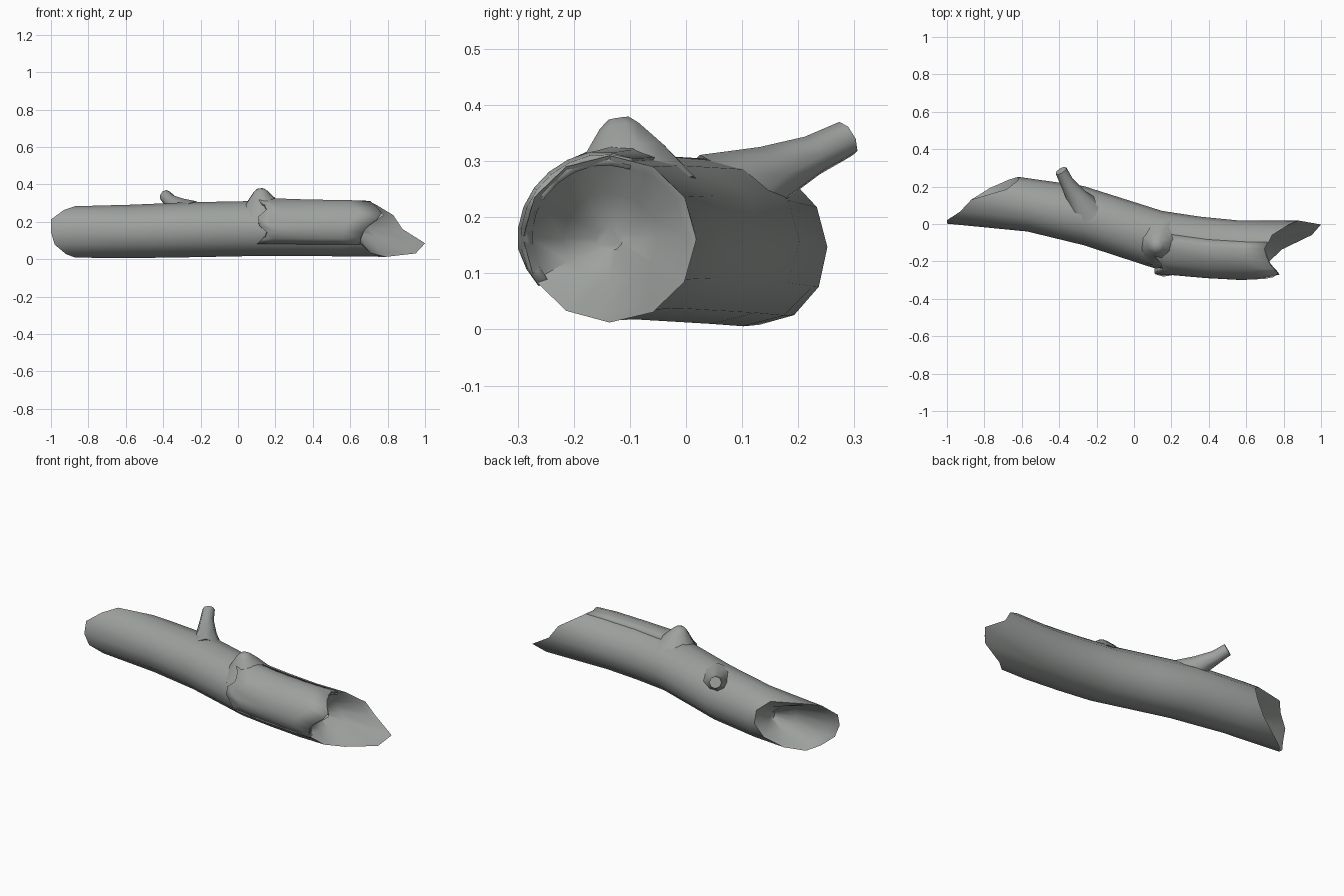
import bpy, bmesh, math
from mathutils import Vector

cube = bpy.data.objects.get("Cube")
if cube:
    bpy.data.objects.remove(cube)

wood = bpy.data.materials.new("weathered_grey_wood")
wood.use_nodes = True
GREY = (0.34, 0.36, 0.345, 1)
wood.diffuse_color = GREY
wood.node_tree.nodes["Principled BSDF"].inputs["Base Color"].default_value = GREY

SIDES = 12
# Trunk spine: x, centre y, centre z, radius y, radius z
SPINE = [(-1.0, .14, .145, .138, .135), (-.62, .112, .147, .14, .142),
         (-.27, .045, .157, .158, .147), (.15, -.09, .165, .16, .147),
         (.48, -.135, .163, .155, .147), (1.0, -.137, .16, .155, .15)]
# Broken rims: x for each side, starting at the back and going over the top
RIGHT_RIM = [-.62, -.62, -.68, -.87, -.93, -1, -1, -.98, -.92, -.87, -.77, -.67]
LEFT_RIM = [.88, .83, .74, .70, .73, .78, .68, .65, .71, .79, .95, 1]


def trunk_point(x, angle, scale=1.0, lift=0.0):
    """Point on the bent trunk at a given x and angle around it."""
    for a, b in zip(SPINE, SPINE[1:]):
        if x <= b[0] or b is SPINE[-1]:
            t = (x - a[0]) / (b[0] - a[0])
            _, cy, cz, ry, rz = (p + (q - p) * t for p, q in zip(a, b))
            break
    return Vector((x, cy + (ry * scale + lift) * math.cos(angle),
                   cz + (rz * scale + lift) * math.sin(angle)))


def rim_x(rim, angle):
    """Rim position between two sides."""
    f = angle / (2 * math.pi) * SIDES
    i = int(f)
    return rim[i % SIDES] + (rim[(i + 1) % SIDES] - rim[i % SIDES]) * (f - i)


def finish(name, bm):
    bmesh.ops.recalc_face_normals(bm, faces=bm.faces)
    mesh = bpy.data.meshes.new(name)
    bm.to_mesh(mesh)
    bm.free()
    mesh.materials.append(wood)
    obj = bpy.data.objects.new(name, mesh)
    bpy.context.collection.objects.link(obj)
    bpy.ops.object.select_all(action='DESELECT')
    obj.select_set(True)
    bpy.context.view_layer.objects.active = obj
    bpy.ops.object.shade_smooth_by_angle(angle=math.radians(50))
    return obj


def skin(bm, rings, closed=True):
    """Bridge successive rows of points with quads."""
    rows = [[bm.verts.new(p) for p in ring] for ring in rings]
    n = len(rows[0])
    for a, b in zip(rows, rows[1:]):
        for i in range(n if closed else n - 1):
            j = (i + 1) % n
            bm.faces.new((a[i], a[j], b[j], b[i]))
    return rows


# Trunk with splintered, dished ends
angles = [2 * math.pi * i / SIDES for i in range(SIDES)]


def dish(rim, floor):
    return [[trunk_point(x + (floor - x) * t, a, s) for x, a in zip(rim, angles)]
            for t, s in ((0, 1), (.12, .9), (.7, .55), (1, .15))]


right_end = dish(RIGHT_RIM, -.64)[::-1]
left_end = dish(LEFT_RIM, .63)
body = [[trunk_point(x, a) for a in angles] for x in (-.57, -.27, -.05, .15, .35, .55)]
bm = bmesh.new()
rows = skin(bm, right_end + body + left_end)
bm.faces.new(rows[0])
bm.faces.new(rows[-1])
finish("trunk", bm)

# Loose bark sheet over the front, with a lifted edge
bm = bmesh.new()
sheet = []
for k, t in enumerate((0, .1, .45, .8, 1)):
    row = []
    for i in range(11):
        a = math.radians(75 + 14 * i)
        start = .13 + .03 * math.sin(i * 1.7)
        end = rim_x(LEFT_RIM, a) - .005
        edge = min(i, 10 - i, 2) / 2
        lift = (.032, .018, .012, .01, .004)[k] * edge
        row.append(trunk_point(start + (end - start) * t, a, 1, lift))
    sheet.append(row)
skin(bm, sheet, closed=False)
bark = finish("bark_sheet", bm)
solid = bark.modifiers.new("thickness", 'SOLIDIFY')
solid.thickness = .02
solid.offset = -1


def stub(name, stations, sides=8):
    """Tapered limb through (centre, radius) stations."""
    points = [Vector(p) for p, r in stations]
    turn = (points[-1] - points[0]).to_track_quat('Z', 'Y')
    rings = [[p + turn @ Vector((r * math.cos(2 * math.pi * i / sides),
                                 r * math.sin(2 * math.pi * i / sides), 0))
              for i in range(sides)] for p, (_, r) in zip(points, stations)]
    bm = bmesh.new()
    rows = skin(bm, rings)
    bm.faces.new(rows[0])
    bm.faces.new(rows[-1])
    finish(name, bm)


# Side branch and the knot on top
stub("branch_stub", [((-.25, .06, .22), .10), ((-.31, .15, .275), .055),
                     ((-.36, .225, .31), .037), ((-.39, .285, .34), .033)])
stub("top_knot", [((.13, -.10, .25), .13), ((.125, -.11, .32), .075),
                  ((.12, -.118, .362), .038), ((.12, -.12, .376), .02)])
